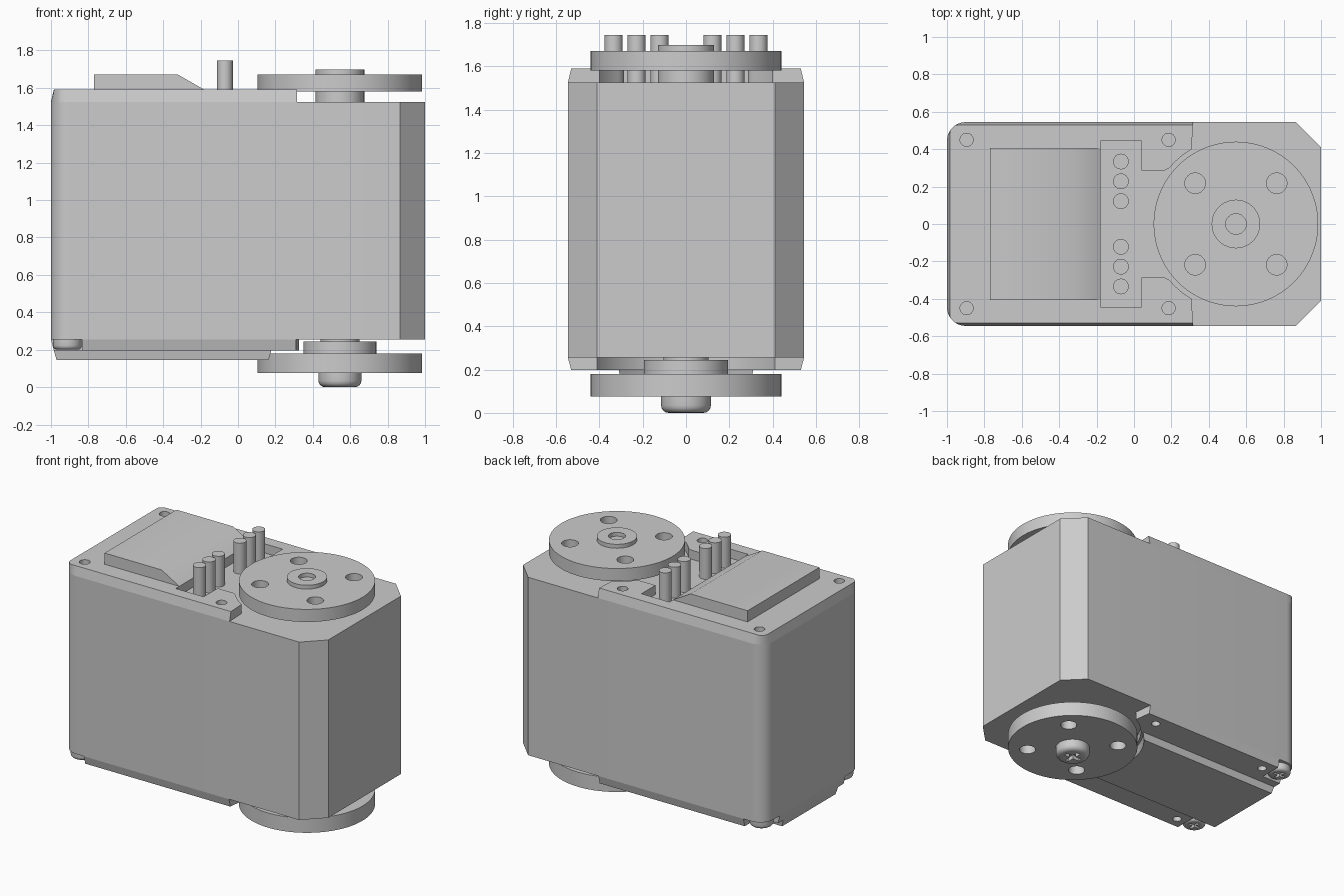
import bpy, bmesh
from math import cos, sin, pi, sqrt, atan2

cube = bpy.data.objects.get("Cube")
if cube:
    bpy.data.objects.remove(cube)

grey = bpy.data.materials.new("light_grey")
grey.use_nodes = True
colour = (0.6, 0.6, 0.6, 1)
grey.diffuse_color = colour
grey.node_tree.nodes["Principled BSDF"].inputs["Base Color"].default_value = colour

AXIS = 0.545   # output shaft x position
HALF = 0.545   # half of the case depth


def add(name, bm):
    bmesh.ops.recalc_face_normals(bm, faces=bm.faces)
    mesh = bpy.data.meshes.new(name)
    bm.to_mesh(mesh)
    bm.free()
    mesh.materials.append(grey)
    obj = bpy.data.objects.new(name, mesh)
    bpy.context.collection.objects.link(obj)
    return obj


def loft(bm, low, high, z0, z1):
    a = [bm.verts.new((x, y, z0)) for x, y in low]
    b = [bm.verts.new((x, y, z1)) for x, y in high]
    bm.faces.new(a)
    bm.faces.new(b)
    for i in range(len(a)):
        j = (i + 1) % len(a)
        bm.faces.new((a[i], a[j], b[j], b[i]))


def prism(name, low, z0, z1, high=None):
    bm = bmesh.new()
    loft(bm, low, high or low, z0, z1)
    return add(name, bm)


def circle(x, y, r, n=40):
    return [(x + r * cos(2 * pi * i / n), y + r * sin(2 * pi * i / n)) for i in range(n)]


def rect(x, y, w, d):
    return [(x - w / 2, y - d / 2), (x + w / 2, y - d / 2),
            (x + w / 2, y + d / 2), (x - w / 2, y + d / 2)]


def mirrored(half):
    """Close an outline given for +y by reflecting it across y = 0."""
    return half + [(x, -y) for x, y in reversed(half)]


def notch(r, y0, y1, n=8):
    """Arc around the shaft from height y1 down to y0 on the rear side."""
    a0, a1 = atan2(y1, -sqrt(r * r - y1 * y1)), atan2(y0, -sqrt(r * r - y0 * y0))
    return [(AXIS + r * cos(a0 + (a1 - a0) * i / n), r * sin(a0 + (a1 - a0) * i / n))
            for i in range(n + 1)]


def rounded_corner(r, n=8):
    return [(-1 + r - r * sin(pi / 2 * i / n), HALF - r + r * cos(pi / 2 * i / n))
            for i in range(n + 1)]


def taper(points, k=0.015):
    """Draw in only the outer edges of an outline."""
    return [(max(x, -1 + k) if x < -0.5 else x, max(-HALF + k, min(HALF - k, y)))
            for x, y in points]


def cut(obj, shapes):
    """Subtract a list of (outline, z0, z1) prisms."""
    for outline, z0, z1 in shapes:
        cutter = prism("cutter", outline, z0, z1)
        cutter.hide_render = True
        mod = obj.modifiers.new("cut", "BOOLEAN")
        mod.operation, mod.solver, mod.object = "DIFFERENCE", "EXACT", cutter
        bpy.context.view_layer.update()
        graph = bpy.context.evaluated_depsgraph_get()
        mesh = bpy.data.meshes.new_from_object(obj.evaluated_get(graph))
        obj.modifiers.clear()
        obj.data = mesh
        bpy.data.objects.remove(cutter)


def screw(name, x, y, r, z0, z1):
    """Downward-facing rounded head with a cross recess."""
    bm = bmesh.new()
    f = r * 0.3
    rings = [(r, z1)] + [(r - f + f * cos(a), z0 + f - f * sin(a))
                         for a in (pi / 8 * i for i in range(5))]
    loops = [[bm.verts.new((px, py, z)) for px, py in circle(x, y, rr)] for rr, z in rings]
    bm.faces.new(loops[0])
    bm.faces.new(loops[-1])
    for a, b in zip(loops, loops[1:]):
        for i in range(len(a)):
            j = (i + 1) % len(a)
            bm.faces.new((a[i], a[j], b[j], b[i]))
    obj = add(name, bm)
    for w, d in ((1.1, 0.25), (0.25, 1.1)):
        cut(obj, [(rect(x, y, w * r, d * r), z0 - 0.05, z0 + 0.03)])


# Main case: chamfered at the shaft end, rounded at the other
prism("case", mirrored([(1, 0.41), (0.865, HALF)] + rounded_corner(0.1)), 0.255, 1.525)

# Upper cover with an open connector recess and notches round the horn
arms = [(0.04, 0.445), (0.04, 0.287), (0.165, 0.287)]
upper = mirrored([(-0.18, 0.445)] + arms + notch(0.465, 0.3, 0.4)[::-1]
                 + [(0.315, HALF)] + rounded_corner(0.1))
cover = prism("upper_cover", upper, 1.525, 1.59, taper(upper))
cut(cover, [(circle(x, s * 0.45, 0.035, 24), 1.54, 1.65)
            for x in (-0.895, 0.185) for s in (-1, 1)])

# Raised pad with a sloping edge
bm = bmesh.new()
loft(bm, [(-0.77, -0.405), (-0.18, -0.405), (-0.18, 0.405), (-0.77, 0.405)],
     [(-0.77, -0.405), (-0.32, -0.405), (-0.32, 0.405), (-0.77, 0.405)], 1.59, 1.67)
add("raised_pad", bm)

# Two rows of three connector pins
for s in (-1, 1):
    for i in range(3):
        prism("connector_pin", circle(-0.07, s * (0.122 + 0.106 * i), 0.042, 24), 1.525, 1.745)

# Lower cover with cut-out corners for the screws
lower = mirrored(notch(0.465, 0.02, 0.41)[::-1]
                 + [(0.31, HALF), (-0.835, HALF), (-0.835, 0.37), (-1, 0.37)])
cover = prism("lower_cover", taper(lower), 0.197, 0.255, lower)
cut(cover, [(circle(x, s * 0.45, 0.03, 24), 0.15, 0.24)
            for x in (-0.76, 0.185) for s in (-1, 1)])

# Raised plate beneath the lower cover
plate = mirrored(notch(0.48, 0.02, 0.31)[::-1] + [(-0.985, 0.31)])
low_plate = [(x + 0.015 if x < -0.5 else x - 0.015, y * 0.97) for x, y in plate]
prism("bottom_plate", low_plate, 0.145, 0.197, plate)

# Round horns on both ends of the shaft
holes = [(AXIS + a * 0.218, b * 0.218) for a in (-1, 1) for b in (-1, 1)]
for name, z0, z1 in (("upper_horn", 1.58, 1.67), ("lower_horn", 0.075, 0.18)):
    horn = prism(name, circle(AXIS, 0, 0.44, 96), z0, z1)
    cut(horn, [(circle(x, y, 0.055, 24), z0 - 0.1, z1 + 0.1) for x, y in holes])

# Shaft hubs
prism("upper_hub", circle(AXIS, 0, 0.13), 1.525, 1.6)
boss = prism("upper_boss", circle(AXIS, 0, 0.13), 1.66, 1.698)
boss_hole = circle(AXIS, 0, 0.055, 24)
cut(boss, [(boss_hole, 1.6, 1.8)])
prism("lower_spacer", circle(AXIS, 0, 0.195, 48), 0.18, 0.245)
prism("lower_shaft", circle(AXIS, 0, 0.105), 0.245, 0.256)

# Screws
screw("horn_screw", AXIS, 0, 0.115, 0, 0.076)
for s in (-1, 1):
    screw("case_screw", -0.912, s * 0.45, 0.078, 0.2, 0.257)

# Smooth the curved walls, keep the edges crisp
for obj in bpy.context.collection.objects:
    if obj.type == "MESH" and obj.data.materials and obj.data.materials[0] == grey:
        bpy.ops.object.select_all(action="DESELECT")
        obj.select_set(True)
        bpy.context.view_layer.objects.active = obj
        bpy.ops.object.shade_smooth_by_angle(angle=pi / 6)
